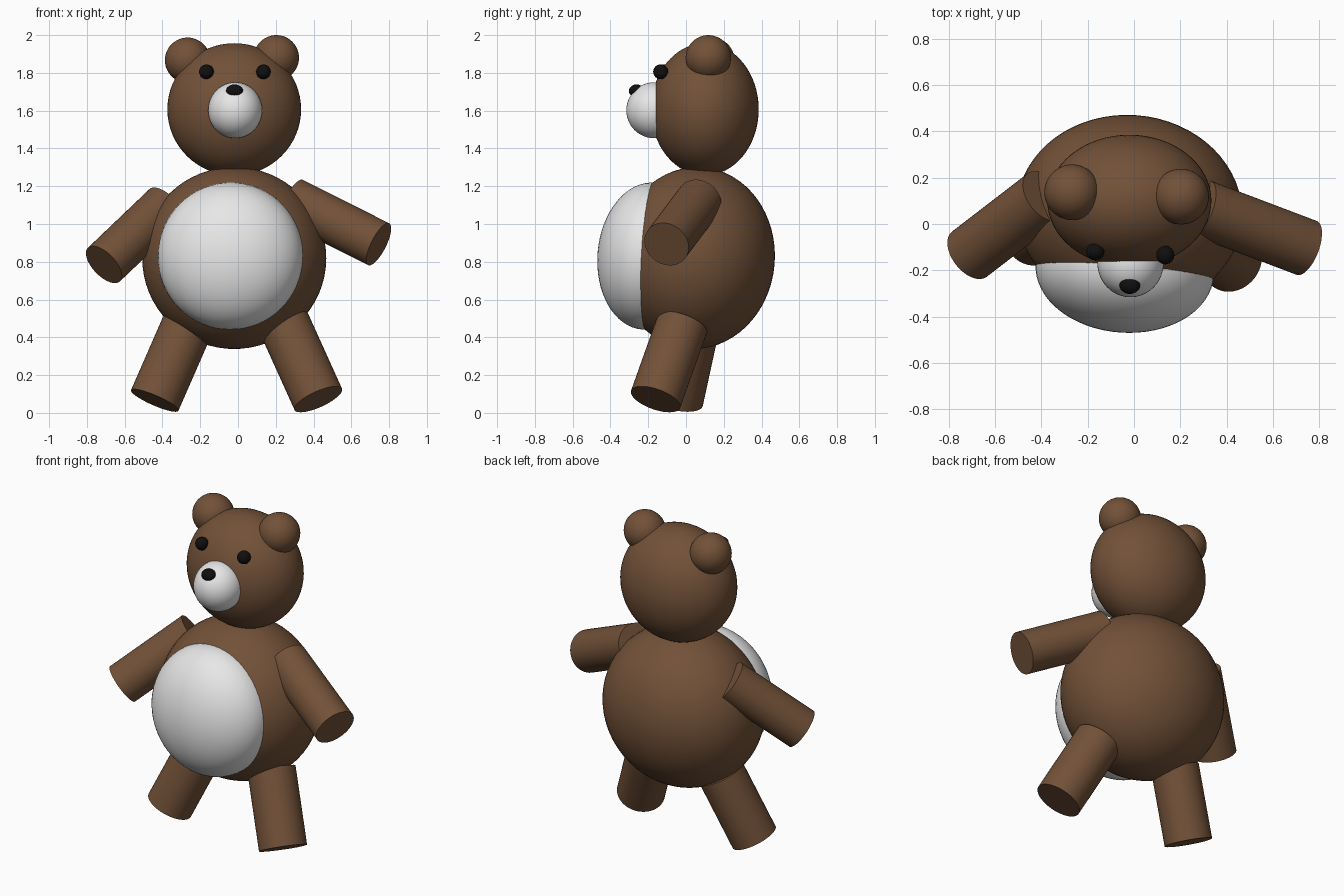
import bpy
import math
from mathutils import Vector

if "Cube" in bpy.data.objects:
    bpy.data.objects.remove(bpy.data.objects["Cube"])


def material(name, colour):
    m = bpy.data.materials.new(name)
    m.diffuse_color = (*colour, 1.0)
    m.use_nodes = True
    m.node_tree.nodes["Principled BSDF"].inputs["Base Color"].default_value = m.diffuse_color
    return m


BROWN = material("brown fur", (0.17, 0.083, 0.04))
WHITE = material("white fur", (0.8, 0.8, 0.8))
BLACK = material("black", (0.005, 0.005, 0.005))


def finish(name, mat):
    ob = bpy.context.object
    ob.name = name
    ob.data.materials.append(mat)
    bpy.ops.object.shade_smooth_by_angle(angle=math.radians(40))
    return ob


def ball(name, centre, radii, mat, tilt=(0, 0, 0), segments=48):
    """Ellipsoid with the given half-sizes."""
    bpy.ops.mesh.primitive_uv_sphere_add(
        segments=segments, ring_count=segments // 2, radius=1, location=centre,
        rotation=[math.radians(a) for a in tilt])
    bpy.context.object.scale = radii
    return finish(name, mat)


def limb(name, start, end, radius):
    """Flat-ended round limb between two points."""
    a, b = Vector(start), Vector(end)
    bpy.ops.mesh.primitive_cylinder_add(
        vertices=48, radius=radius, depth=(b - a).length, location=(a + b) / 2,
        rotation=(b - a).to_track_quat('Z', 'Y').to_euler())
    return finish(name, BROWN)


# Torso and belly patch lean slightly back and turn a little to one side
LEAN = (-5, 0, -4)
ball("body", (-0.02, 0.05, 0.82), (0.488, 0.42, 0.482), BROWN, LEAN, 64)
ball("belly", (-0.04, -0.2, 0.83), (0.385, 0.268, 0.39), WHITE, LEAN, 64)

# Head
ball("head", (-0.02, 0.1, 1.607), (0.354, 0.285, 0.35), BROWN, segments=64)
ball("muzzle", (-0.015, -0.168, 1.602), (0.143, 0.148, 0.148), WHITE)
ball("nose", (-0.018, -0.262, 1.704), (0.045, 0.04, 0.035), BLACK, segments=24)

# Ears and eyes
ball("left_ear", (-0.267, 0.137, 1.867), (0.12, 0.12, 0.12), BROWN)
ball("right_ear", (0.203, 0.118, 1.88), (0.12, 0.12, 0.12), BROWN)
ball("left_eye", (-0.167, -0.119, 1.806), (0.039, 0.038, 0.039), BLACK, segments=24)
ball("right_eye", (0.135, -0.134, 1.806), (0.039, 0.04, 0.039), BLACK, segments=24)

# Arms
limb("left_arm", (-0.385, 0.12, 1.095), (-0.71, -0.13, 0.785), 0.123)
limb("right_arm", (0.288, 0.07, 1.123), (0.745, -0.103, 0.893), 0.124)

# Legs
limb("left_leg", (-0.27, 0.04, 0.457), (-0.441, -0.045, 0.066), 0.137)
limb("right_leg", (0.246, -0.02, 0.468), (0.425, -0.161, 0.072), 0.138)
